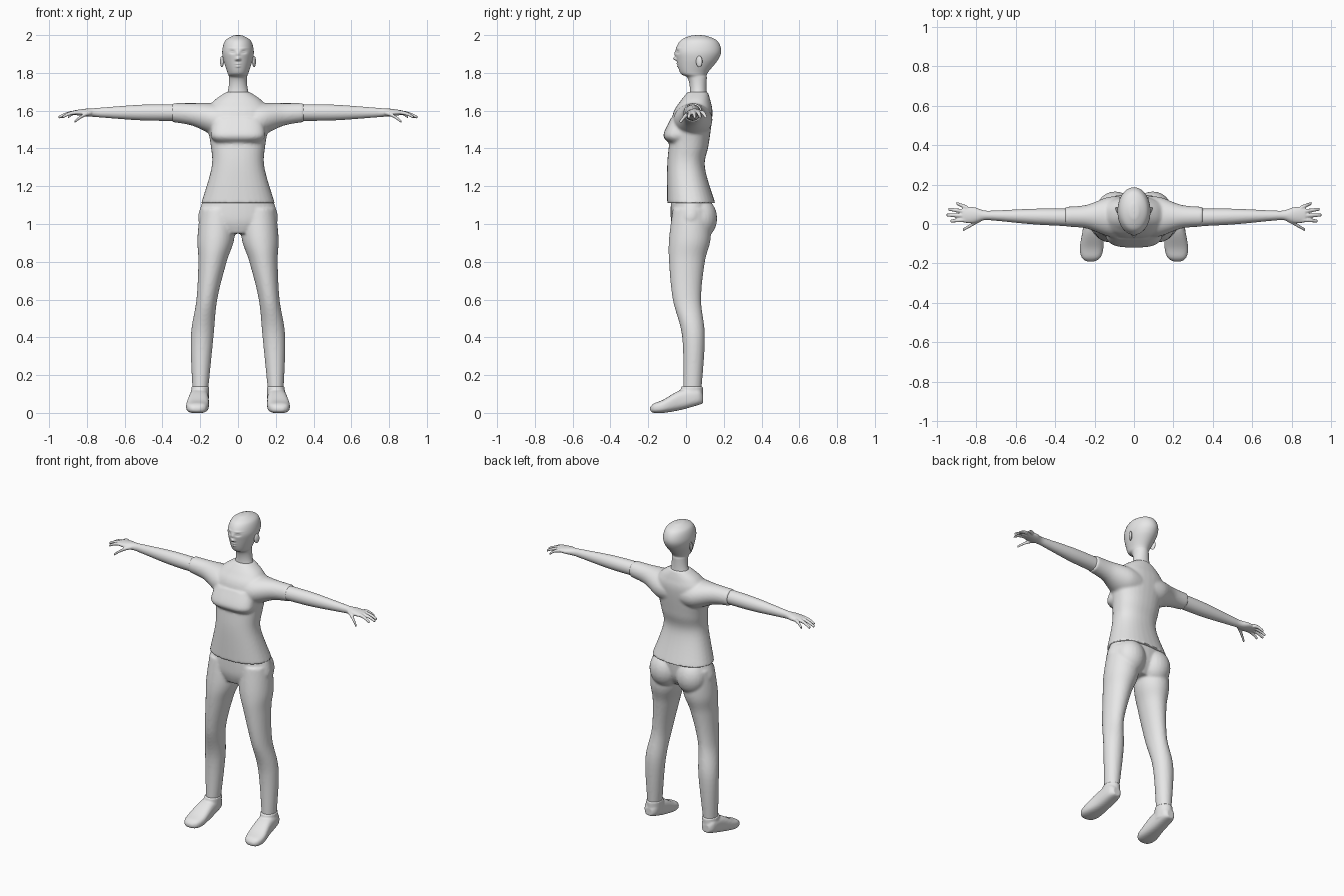
import bpy
import bmesh
import math
from mathutils import Matrix, Vector

if "Cube" in bpy.data.objects:
    bpy.data.objects.remove(bpy.data.objects["Cube"], do_unlink=True)

tone = 0.8
grey = bpy.data.materials.new("light_grey")
grey.use_nodes = True
grey.diffuse_color = (tone, tone, tone, 1)
grey.node_tree.nodes["Principled BSDF"].inputs["Base Color"].default_value = grey.diffuse_color


def blend(before, start, end, after, f):
    """Point on a smooth curve between start and end."""
    tangent_in, tangent_out = (end - before) / 2, (after - start) / 2
    rise = end - start
    bend = 3 * rise - 2 * tangent_in - tangent_out
    twist = tangent_in + tangent_out - 2 * rise
    return start + f * (tangent_in + f * (bend + f * twist))


def smooth_rows(rows, steps):
    """Rows interpolated smoothly through the given ones."""
    padded = [rows[0], *rows, rows[-1]]
    for window in zip(padded, padded[1:], padded[2:], padded[3:]):
        for step in range(steps):
            yield [blend(*values, step / steps) for values in zip(*window)]
    yield rows[-1]


def loft(bm, axis, rows, side=1, power=2, sides=32, steps=8):
    """Closed tube along an axis; each row is position, low and high of both other axes."""
    rings = []
    for position, a_low, a_high, b_low, b_high in smooth_rows(rows, steps):
        ring = []
        for i in range(sides):
            angle = math.tau * i / sides
            u, v = (math.copysign(abs(w) ** (2 / power), w)
                    for w in (math.cos(angle), math.sin(angle)))
            point = [(a_low + a_high + u * (a_high - a_low)) / 2,
                     (b_low + b_high + v * (b_high - b_low)) / 2]
            point.insert(axis, position)
            point[0] *= side
            ring.append(bm.verts.new(point))
        rings.append(ring)
    for lower, upper in zip(rings, rings[1:]):
        for i in range(sides):
            j = (i + 1) % sides
            bm.faces.new((lower[i], lower[j], upper[j], upper[i]))
    bm.faces.new(rings[0])
    bm.faces.new(rings[-1])


def symmetric(rows):
    return [(z, -width, width, front, back) for z, width, front, back in rows]


def ellipsoid(bm, centre, size, turn=0):
    matrix = (Matrix.Translation(centre) @ Matrix.Rotation(turn, 4, "Z")
              @ Matrix.Diagonal((*size, 1)))
    bmesh.ops.create_uvsphere(bm, u_segments=24, v_segments=16, radius=1, matrix=matrix)


def finger(bm, root, tip, side):
    """Gently arched, tapering digit."""
    rows = []
    for step in range(4):
        f = step / 3
        x, y, z = Vector(root).lerp(Vector(tip), f)
        z += .008 * math.sin(math.pi * f)
        r = .012 - .004 * f
        rows.append((x, y - r, y + r, z - r, z + r))
    loft(bm, 0, rows, side, sides=16)


def finish(name, bm, voxel=None):
    """Turn the mesh into an object, fusing overlapping parts if a voxel size is given."""
    bmesh.ops.recalc_face_normals(bm, faces=bm.faces)
    mesh = bpy.data.meshes.new(name)
    bm.to_mesh(mesh)
    bm.free()
    mesh.materials.append(grey)
    mesh.shade_smooth()
    obj = bpy.data.objects.new(name, mesh)
    bpy.context.collection.objects.link(obj)
    if voxel:
        fuse = obj.modifiers.new("fuse", "REMESH")
        fuse.mode = "VOXEL"
        fuse.voxel_size = voxel
        fuse.use_smooth_shade = True
        soften = obj.modifiers.new("soften", "SMOOTH")
        soften.factor = 0.5
        soften.iterations = 4


# Head and neck
bm = bmesh.new()
loft(bm, 2, symmetric([
    (1.62, .09, 0, .12), (1.7, .055, .02, .11), (1.77, .047, .01, .11),
    (1.8, .055, -.03, .115), (1.87, .078, -.05, .17), (1.92, .083, -.055, .186),
    (1.97, .068, -.03, .165), (1.995, .03, .02, .11), (2, .003, .06, .066)]),
    sides=96, steps=20)

# Face relief: side offset, height, depth, spread across, spread up
features = {
    "nose_bridge": (0, 1.9, .006, .008, .014),
    "nose_tip": (0, 1.875, .018, .01, .009),
    "nostril": (.01, 1.87, .006, .005, .005),
    "eye_socket": (.03, 1.91, -.009, .013, .008),
    "eyelid": (.03, 1.91, .005, .009, .004),
    "brow": (.03, 1.93, .003, .02, .005),
    "upper_lip": (0, 1.848, .005, .013, .004),
    "lower_lip": (0, 1.834, .006, .011, .004),
}
for vert in bm.verts:
    x, y, z = vert.co
    if y < .04 and z > 1.78:
        for offset, height, depth, across, up in features.values():
            distance = ((abs(x) - offset) / across) ** 2 + ((z - height) / up) ** 2
            vert.co.y -= depth * math.exp(-distance)

# Ears
for side in (-1, 1):
    ellipsoid(bm, (side * .085, .07, 1.86), (.008, .018, .03), side * -.4)
finish("head", bm)

# Shirt: trunk, bust and sleeves fused together
bm = bmesh.new()
loft(bm, 2, symmetric([
    (1.11, .195, -.1, .155), (1.3, .14, -.1, .1), (1.42, .145, -.09, .12),
    (1.58, .17, -.07, .14), (1.65, .13, -.03, .13), (1.7, .06, .01, .115)]), power=2.3)
loft(bm, 2, symmetric([
    (1.43, .12, -.09, .05), (1.47, .145, -.12, .05), (1.56, .13, -.08, .05)]), power=3)
sleeve = [(.05, .1, 1.46), (.13, .1, 1.47), (.24, .06, 1.52), (.35, .05, 1.54)]
for side in (-1, 1):
    loft(bm, 0, [(x, .037 - depth, .037 + depth, under, 1.64)
                 for x, depth, under in sleeve], side)
finish("shirt", bm, .008)

# Trousers: pelvis, buttocks and legs fused together
bm = bmesh.new()
loft(bm, 2, symmetric([
    (1.14, .18, -.08, .14), (1.02, .21, -.08, .13), (.95, .12, -.06, .09)]))
for side in (-1, 1):
    ellipsoid(bm, (side * .095, .075, 1.03), (.095, .09, .11))
    loft(bm, 2, [
        (1.08, .01, .2, -.07, .13), (.92, .02, .215, -.09, .13), (.8, .06, .21, -.09, .1),
        (.6, .11, .22, -.07, .08), (.4, .13, .25, -.02, .1), (.1, .16, .24, -.015, .08)], side)
finish("trousers", bm, .008)

# Half depth and half height along the arm and palm
arm = [(.3, .045, .044), (.5, .04, .042), (.7, .026, .028), (.76, .025, .023),
       (.81, .04, .02), (.86, .04, .013), (.87, .03, .01)]
arm_height = 1.59
for side, label in ((1, "left"), (-1, "right")):
    bm = bmesh.new()
    rows = []
    for x, depth, height in arm:
        middle = .025 + .025 * x
        rows.append((x, middle - depth, middle + depth,
                     arm_height - height, arm_height + height))
    loft(bm, 0, rows, side)
    # Fingers fan out from the palm, the thumb points forward
    for i, reach in enumerate((.93, .95, .94, .9)):
        finger(bm, (.845, .022 + .02 * i, arm_height), (reach, .015 + .03 * i, 1.565), side)
    finger(bm, (.775, .025, arm_height), (.867, -.03, 1.54), side)
    finish(label + "_arm", bm, .004)

    # Shoe: foot and ankle collar
    bm = bmesh.new()
    loft(bm, 1, [
        (.09, .18, .23, .05, .1), (.06, .16, .25, .04, .13), (-.03, .155, .26, .015, .12),
        (-.12, .155, .275, 0, .07), (-.17, .17, .265, 0, .05), (-.19, .2, .24, .01, .03)],
        side, power=2.8)
    loft(bm, 2, [(.06, .155, .25, -.04, .09), (.14, .152, .247, -.025, .09)], side)
    finish(label + "_shoe", bm, .006)
